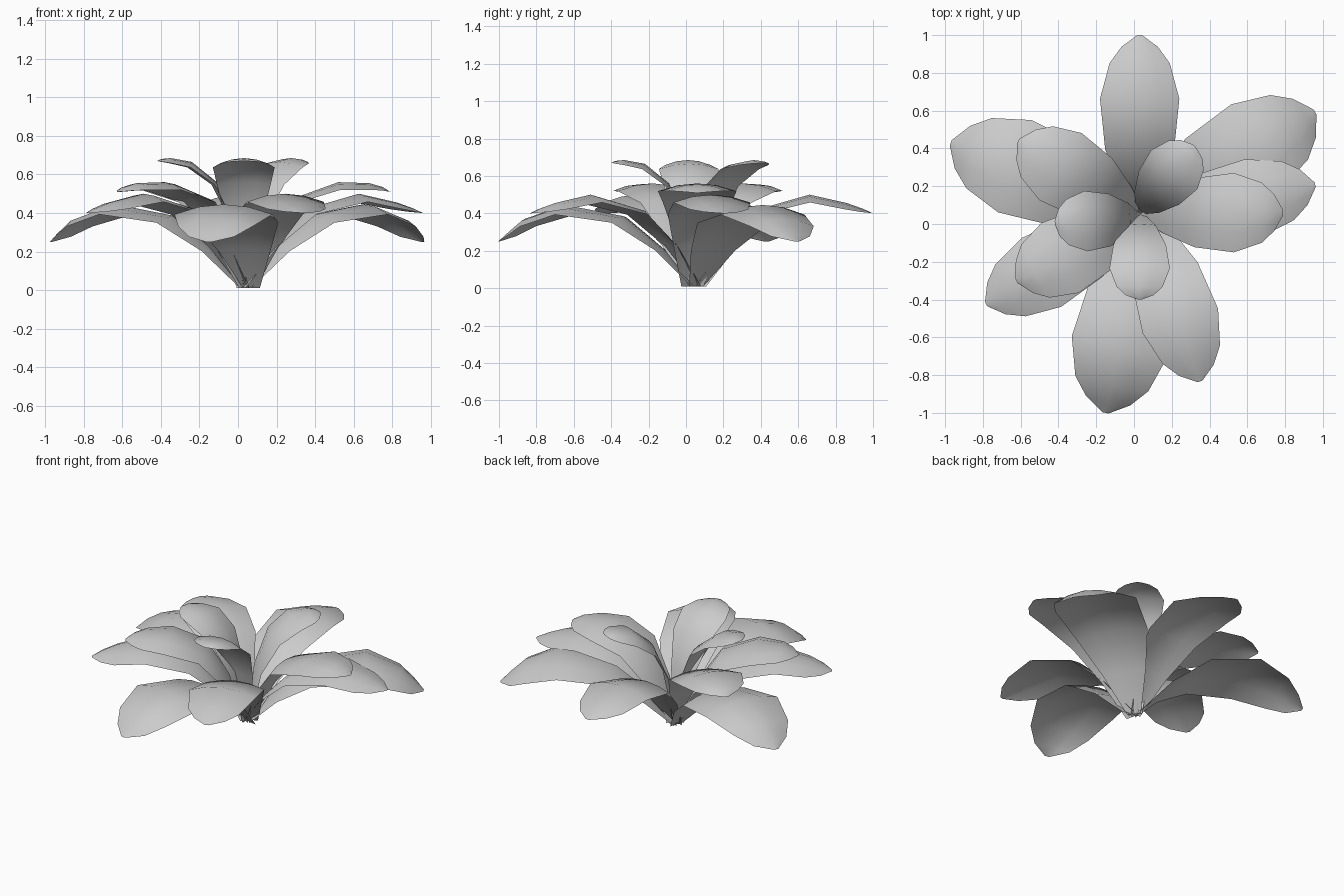
import bpy
from math import radians, cos, sin
from mathutils import Vector

if "Cube" in bpy.data.objects:
    bpy.data.objects.remove(bpy.data.objects["Cube"])

# Outline shared by all leaves: share of half width, edge droop
WIDTH = [0.17, 0.53, 0.87, 1.0, 0.76, 0.46, 0.06]
DROOP = [0.0, 0.08, 0.17, 0.2, 0.22, 0.2, 0.0]
COLS = [-1, -0.5, 0, 0.5, 1]

# Tiers: half width, midrib points as (distance out, height)
TIERS = {
    "inner": (0.16, [(0, 0.01), (0.05, 0.34), (0.14, 0.56), (0.27, 0.665),
                     (0.38, 0.685), (0.43, 0.68), (0.45, 0.67)]),
    "middle": (0.21, [(0, 0.01), (0.11, 0.26), (0.26, 0.48), (0.48, 0.56),
                      (0.64, 0.555), (0.71, 0.535), (0.75, 0.51)]),
    "outer": (0.21, [(0, 0.01), (0.15, 0.23), (0.33, 0.42), (0.61, 0.50),
                     (0.81, 0.455), (0.895, 0.425), (0.95, 0.40)]),
    "lower": (0.26, [(0, 0.01), (0.17, 0.21), (0.38, 0.385), (0.70, 0.445),
                     (0.92, 0.37), (1.01, 0.295), (1.06, 0.25)]),
}

# Leaves: tier, heading in degrees, root x, root y
LEAVES = [
    ("inner", 50, 0.03, 0.07), ("inner", 183, 0.03, 0.03), ("inner", 270, 0.03, 0.05),
    ("middle", 0, 0.04, 0.06), ("middle", 148, 0.025, 0.045), ("middle", 208, 0.04, 0.05),
    ("outer", 90, 0.03, 0.05), ("outer", 12, 0.03, 0.01),
    ("outer", 210, 0.04, 0.05), ("outer", 288, 0.056, 0.07),
    ("lower", 160, 0.026, 0.067), ("lower", 30.5, 0.045, 0.055), ("lower", 258, 0.07, 0.037),
]


def leaf(name, tier, angle, x, y):
    """One thin arched leaf, swept along its midrib."""
    half, path = TIERS[tier]
    out = Vector((cos(radians(angle)), sin(radians(angle)), 0))
    side = Vector((-out.y, out.x, 0))
    mid = [Vector((x, y, z)) + out * r for r, z in path]
    verts, faces = [], []
    n = len(COLS)
    for i, p in enumerate(mid):
        along = mid[min(i + 1, len(mid) - 1)] - mid[max(i - 1, 0)]
        normal = along.cross(side).normalized()
        w = half * WIDTH[i]
        for c in COLS:
            v = p + side * (c * w) - normal * (DROOP[i] * w * c * c)
            v.z = max(v.z, 0)
            verts.append(v)
    for i in range(len(mid) - 1):
        for j in range(n - 1):
            a = i * n + j
            faces.append((a, a + n, a + n + 1, a + 1))
    mesh = bpy.data.meshes.new(name)
    mesh.from_pydata(verts, [], faces)
    mesh.update()
    for f in mesh.polygons:
        f.use_smooth = True
    bpy.context.collection.objects.link(bpy.data.objects.new(name, mesh))


for k, (tier, angle, x, y) in enumerate(LEAVES):
    leaf(f"{tier}_leaf_{k + 1}", tier, angle, x, y)
